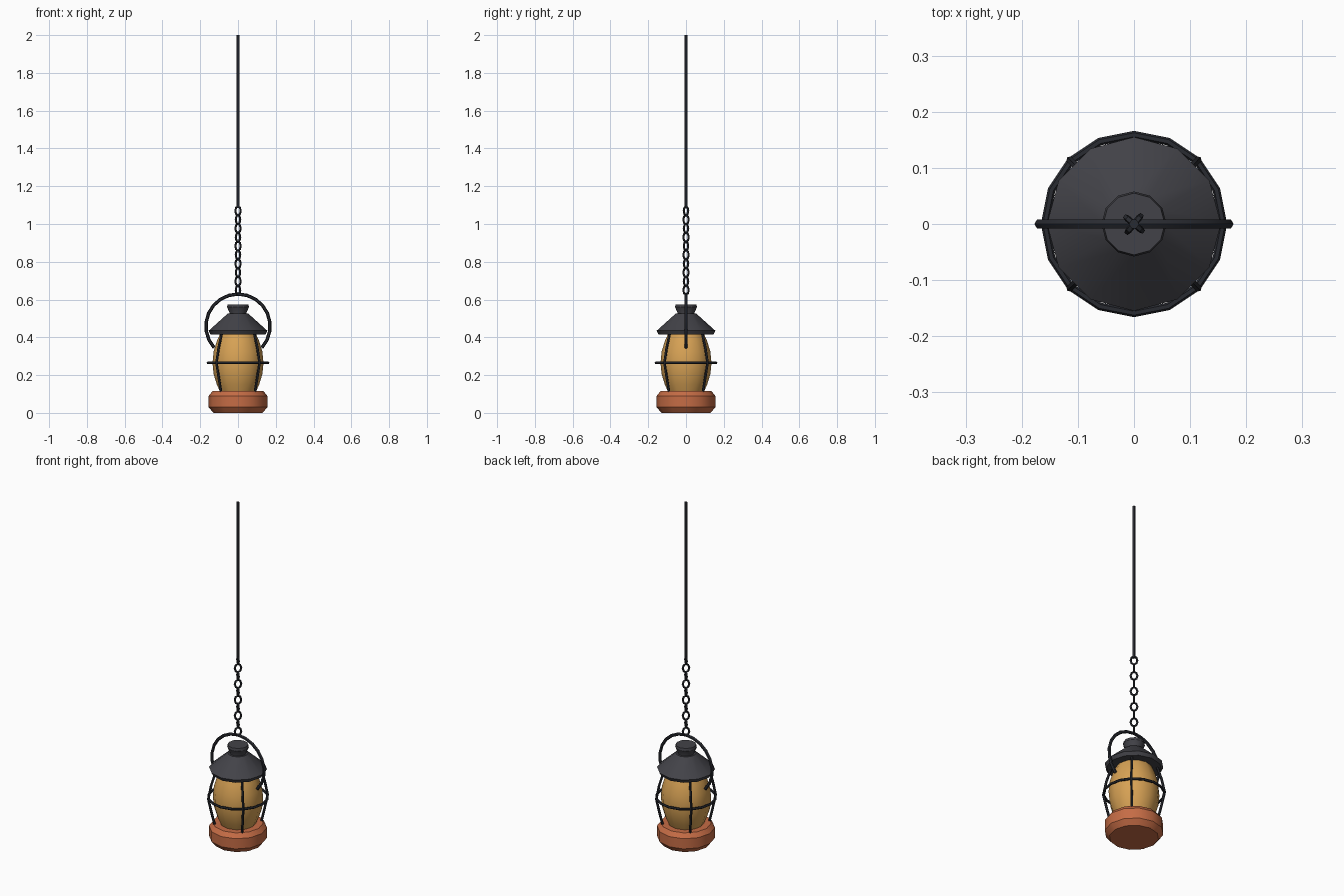
import bpy, bmesh, math
from mathutils import Vector

if "Cube" in bpy.data.objects:
    bpy.data.objects.remove(bpy.data.objects["Cube"])


def material(name, rgb):
    m = bpy.data.materials.new(name)
    m.diffuse_color = (*rgb, 1)
    m.use_nodes = True
    m.node_tree.nodes["Principled BSDF"].inputs["Base Color"].default_value = m.diffuse_color
    return m


RUST = material("copper orange", (0.56, 0.15, 0.06))
AMBER = material("amber glass", (0.68, 0.36, 0.09))
HOOD = material("charcoal metal", (0.055, 0.055, 0.065))
IRON = material("dark iron", (0.022, 0.024, 0.031))


def finish(name, bm, mat):
    bmesh.ops.recalc_face_normals(bm, faces=bm.faces)
    me = bpy.data.meshes.new(name)
    bm.to_mesh(me)
    bm.free()
    me.materials.append(mat)
    ob = bpy.data.objects.new(name, me)
    bpy.context.collection.objects.link(ob)
    bpy.ops.object.select_all(action='DESELECT')
    bpy.context.view_layer.objects.active = ob
    ob.select_set(True)
    bpy.ops.object.shade_smooth_by_angle(angle=math.radians(32))
    return ob


def skin(bm, rings, closed):
    n, k = len(rings), len(rings[0])
    for i in range(n if closed else n - 1):
        a, b = rings[i], rings[(i + 1) % n]
        for j in range(k):
            bm.faces.new((a[j], a[(j + 1) % k], b[(j + 1) % k], b[j]))
    if not closed:
        bm.faces.new(rings[0])
        bm.faces.new(rings[-1])


def lathe(name, profile, mat, sides=12):
    bm = bmesh.new()
    rings = [[bm.verts.new((r * math.cos(math.tau * j / sides),
                            r * math.sin(math.tau * j / sides), z))
              for j in range(sides)] for r, z in profile]
    skin(bm, rings, False)
    return finish(name, bm, mat)


def tube(name, pts, normal, radius, closed=False, sides=6, mat=IRON):
    """Round bar along a path lying in the plane with the given normal."""
    bm = bmesh.new()
    pts, normal = [Vector(p) for p in pts], Vector(normal).normalized()
    n, rings = len(pts), []
    for i, p in enumerate(pts):
        prev = pts[i - 1] if closed or i else p
        nxt = pts[(i + 1) % n] if closed or i < n - 1 else p
        side = normal.cross((nxt - prev).normalized())
        rings.append([bm.verts.new(p + radius * (
            side * math.cos(math.tau * j / sides) + normal * math.sin(math.tau * j / sides)))
            for j in range(sides)])
    skin(bm, rings, closed)
    return finish(name, bm, mat)


# Fuel base
lathe("base", [(0.13, 0), (0.155, 0.03), (0.155, 0.09), (0.135, 0.115)], RUST)

# Bulging glass globe
lathe("glass_globe", [(0.092, 0.105), (0.112, 0.15), (0.129, 0.205), (0.135, 0.265),
                      (0.129, 0.325), (0.112, 0.38), (0.092, 0.425)], AMBER)

# Hood and chimney cap
lathe("hood", [(0.145, 0.415), (0.155, 0.435), (0.055, 0.525)], HOOD)
lathe("chimney", [(0.045, 0.515), (0.045, 0.53), (0.058, 0.56), (0.055, 0.575)], HOOD)

# Wire cage: four bent bars and a belt ring
for k in range(4):
    a = math.radians(45 + 90 * k)
    c, s = math.cos(a), math.sin(a)
    tube(f"cage_bar_{k + 1}",
         [(r * c, r * s, z) for r, z in
          [(0.125, 0.105), (0.145, 0.19), (0.161, 0.265), (0.145, 0.345), (0.118, 0.43)]],
         (-s, c, 0), 0.007)
tube("cage_ring", [(0.159 * math.cos(math.tau * i / 16), 0.159 * math.sin(math.tau * i / 16), 0.265)
                   for i in range(16)], (0, 0, 1), 0.007, closed=True)

# Carrying handle
arc = [math.radians(-42 + 264 * i / 16) for i in range(17)]
tube("handle", [(0.17 * math.cos(t), 0, 0.459 + 0.17 * math.sin(t)) for t in arc],
     (0, 1, 0), 0.009)

# Chain of alternating links
for k in range(10):
    a = math.radians(5 + 45 + 90 * (k % 2))
    n = Vector((math.cos(a), math.sin(a), 0))
    u = Vector((-n.y, n.x, 0))
    z = 1.07 - 0.0467 * k
    tube(f"chain_link_{k + 1}",
         [u * 0.018 * math.cos(math.tau * i / 8) + Vector((0, 0, z + 0.024 * math.sin(math.tau * i / 8)))
          for i in range(8)], n, 0.006, closed=True, sides=5)

# Hanging rod
tube("hanging_rod", [(0, 0, 1.085), (0, 0, 2.0)], (0, 1, 0), 0.009)
